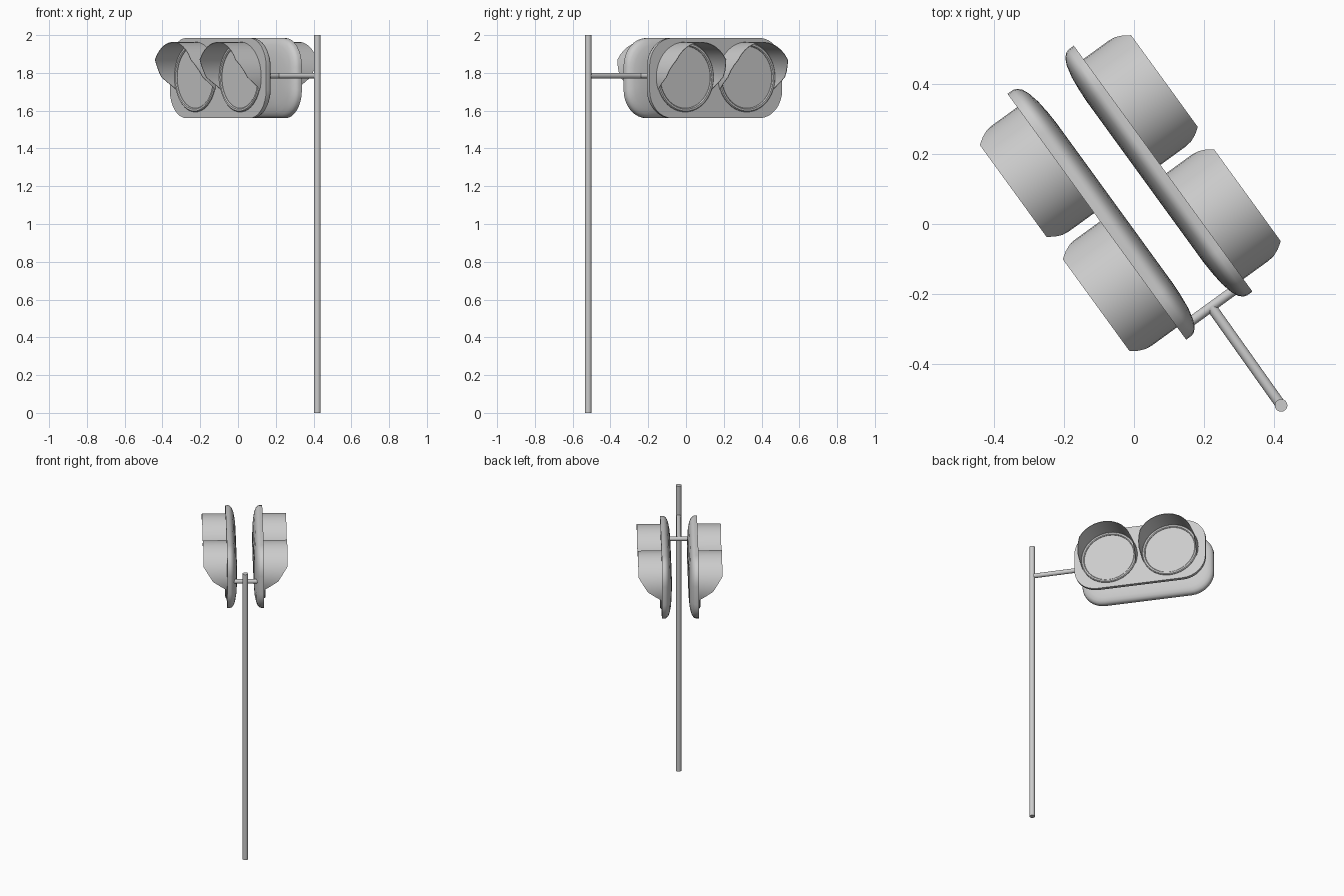
import bpy, bmesh
from math import pi, sin, cos, radians
from mathutils import Matrix, Vector

if "Cube" in bpy.data.objects:
    bpy.data.objects.remove(bpy.data.objects["Cube"])

# Local frame: x runs from the pole along the signal heads, y across them
FRAME = Matrix.Translation((0.42, -0.518, 0)) @ Matrix.Rotation(radians(126), 4, 'Z')
MID_Y = -0.008
LIGHTS = (0.542, 0.945)
ZC = 1.777


def finish(name, bm, angle=35):
    bmesh.ops.recalc_face_normals(bm, faces=bm.faces)
    me = bpy.data.meshes.new(name)
    bm.to_mesh(me)
    bm.free()
    ob = bpy.data.objects.new(name, me)
    bpy.context.collection.objects.link(ob)
    ob.matrix_world = FRAME
    bpy.ops.object.select_all(action='DESELECT')
    ob.select_set(True)
    bpy.context.view_layer.objects.active = ob
    bpy.ops.object.shade_smooth_by_angle(angle=radians(angle))
    return ob


def loft(bm, rings, closed=False, caps=True):
    vs = [[bm.verts.new(p) for p in r] for r in rings]
    n = len(vs[0])
    pairs = list(zip(vs, vs[1:])) + ([(vs[-1], vs[0])] if closed else [])
    for a, b in pairs:
        for i in range(n):
            j = (i + 1) % n
            bm.faces.new((a[i], a[j], b[j], b[i]))
    if caps and not closed:
        bm.faces.new(vs[0])
        bm.faces.new(vs[-1])


def rod(name, p, q, r):
    p, q = Vector(p), Vector(q)
    bm = bmesh.new()
    m = Matrix.Translation((p + q) / 2) @ (q - p).to_track_quat('Z', 'Y').to_matrix().to_4x4()
    bmesh.ops.create_cone(bm, cap_ends=True, segments=24, radius1=r, radius2=r,
                          depth=(q - p).length, matrix=m)
    return finish(name, bm)


def rounded_rect(inset, y, cx=0.745, cz=1.7725, hx=0.434, hz=0.2125, r=0.15):
    # Rounded outline shrunk by inset
    hx, hz, rad = hx - inset, hz - inset, max(r - inset * 0.5, 0.03)
    pts = []
    for k, (sx, sz) in enumerate(((1, 1), (-1, 1), (-1, -1), (1, -1))):
        for i in range(9):
            t = k * pi / 2 + i * pi / 16
            pts.append((cx + sx * (hx - rad) + rad * cos(t), y, cz + sz * (hz - rad) + rad * sin(t)))
    return pts


def circle(cx, y, r, n=48):
    return [(cx + r * cos(2 * pi * i / n), y, ZC + r * sin(2 * pi * i / n)) for i in range(n)]


def hood_depth(deg):
    # Full length over the top, sweeping back to the plate below the middle
    d = abs(deg)
    if d <= 60:
        return 0.15
    if d <= 90:
        return 0.15 - 0.06 * (d - 60) / 30
    return max(0.09 * (1 - (d - 90) / 20), 0.002)


# Post, arm and crossbar
rod("post", (0, 0, 0), (0, 0, 2), 0.018)
rod("arm", (0, 0, 1.785), (0.345, MID_Y / 2, 1.785), 0.015)
rod("crossbar", (0.345, MID_Y - 0.09, 1.785), (0.345, MID_Y + 0.09, 1.785), 0.014)

for side, s in (("left", 1), ("right", -1)):
    def Y(h):
        return MID_Y + s * h

    # Backing plate with rounded back
    bm = bmesh.new()
    profile = ((0, 0.117), (0, 0.098), (0.004, 0.087), (0.015, 0.076), (0.035, 0.067),
               (0.07, 0.059), (0.11, 0.055), (0.15, 0.053))
    loft(bm, [rounded_rect(i, Y(h)) for i, h in profile])
    finish(side + "_plate", bm)

    for k, cx in enumerate(LIGHTS):
        # Lens disc
        bm = bmesh.new()
        loft(bm, [circle(cx, Y(0.115), 0.166), circle(cx, Y(0.119), 0.166)])
        finish(f"{side}_lens_{k}", bm)

        # Rim around the lens
        bm = bmesh.new()
        loft(bm, [circle(cx, Y(h), r) for r, h in
                  ((0.184, 0.113), (0.184, 0.122), (0.179, 0.127), (0.169, 0.127),
                   (0.164, 0.122), (0.164, 0.113))], closed=True)
        finish(f"{side}_rim_{k}", bm)

        # Hood: thin curved visor
        bm = bmesh.new()
        sections = []
        for d in range(-110, 111, 10):
            t, e = radians(d), hood_depth(d)
            sections.append([(cx + r * sin(t), Y(h), ZC + r * cos(t)) for r, h in
                             ((0.187, 0.115), (0.187, 0.117 + e), (0.184, 0.117 + e), (0.184, 0.115))])
        loft(bm, sections)
        finish(f"{side}_hood_{k}", bm, 30)
